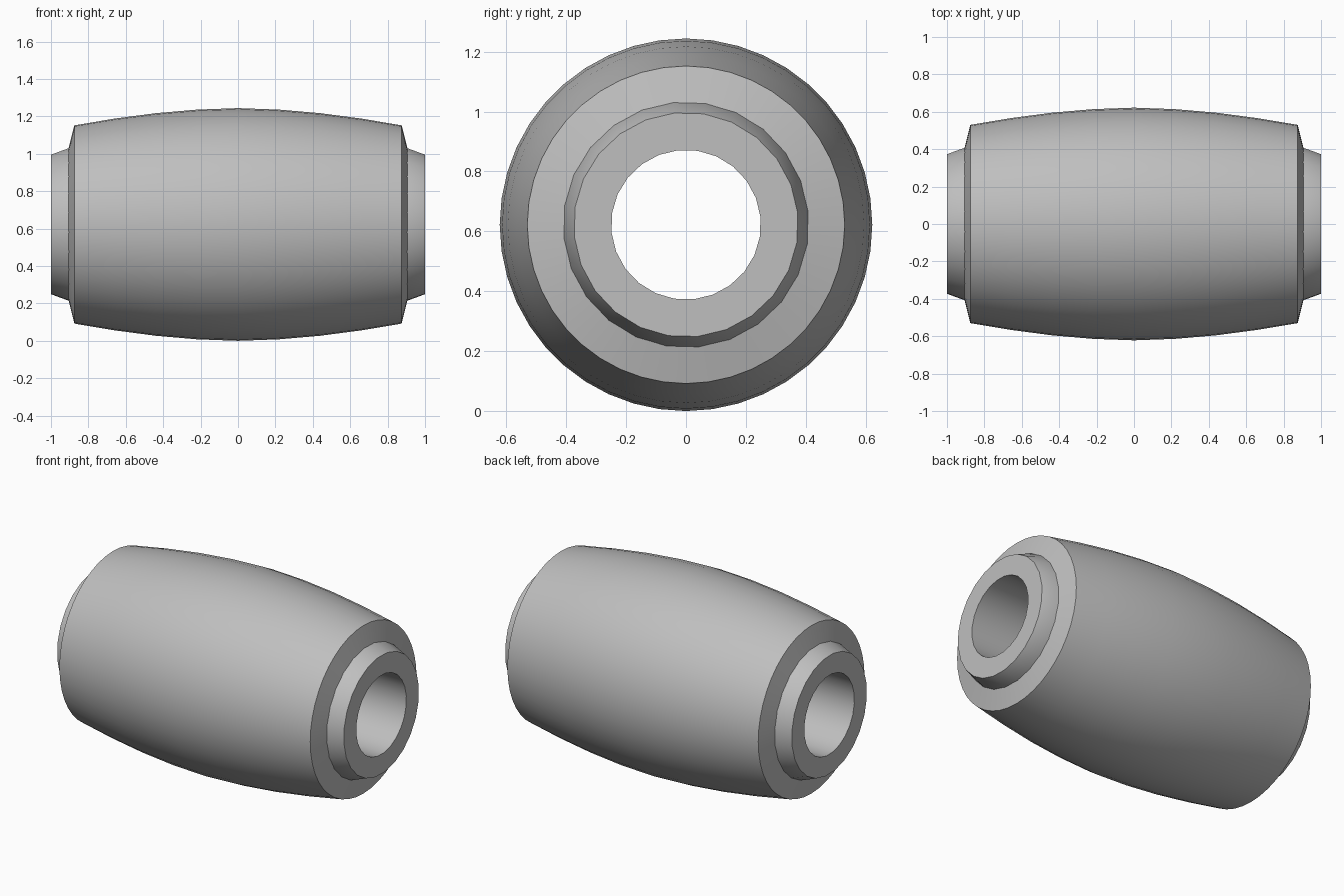
import bpy, bmesh, math
from mathutils import Vector

if "Cube" in bpy.data.objects:
    bpy.data.objects.remove(bpy.data.objects["Cube"], do_unlink=True)

AXIS_Z = 0.622

steel = bpy.data.materials.new("plain_grey_steel")
steel.use_nodes = True
grey = (0.52, 0.52, 0.52, 1)
steel.diffuse_color = grey
steel.node_tree.nodes["Principled BSDF"].inputs["Base Color"].default_value = grey


def lathe(name, half, sides, phase=0):
    """Mirror a half profile of (x, radius) points and spin it round the x axis."""
    profile = half + [(-x, r) for x, r in reversed(half) if x > 0]
    bm = bmesh.new()
    rings = []
    for x, r in profile:
        ring = []
        for i in range(sides):
            a = math.tau * i / sides + phase
            ring.append(bm.verts.new(Vector((x, r * math.cos(a), AXIS_Z + r * math.sin(a)))))
        rings.append(ring)
    for k, ring in enumerate(rings):
        after = rings[(k + 1) % len(rings)]
        for i in range(sides):
            j = (i + 1) % sides
            bm.faces.new((ring[i], ring[j], after[j], after[i]))
    bmesh.ops.recalc_face_normals(bm, faces=bm.faces)
    mesh = bpy.data.meshes.new(name)
    bm.to_mesh(mesh)
    bm.free()
    mesh.materials.append(steel)
    obj = bpy.data.objects.new(name, mesh)
    bpy.context.collection.objects.link(obj)
    bpy.ops.object.select_all(action="DESELECT")
    obj.select_set(True)
    bpy.context.view_layer.objects.active = obj
    bpy.ops.object.shade_smooth_by_angle(angle=math.radians(25))
    return obj


# Barrel-shaped sleeve with slightly coned end faces
lathe("barrel_sleeve", [(0.91, 0.39), (0.875, 0.53), (0.66, 0.566), (0.44, 0.595),
                        (0.22, 0.614), (0, 0.622)], 44)

# Inner bush with tapered collars at both ends and a straight through bore
lathe("inner_bush", [(1, 0.25), (1, 0.375), (0.9, 0.412)], 24, math.radians(6))
